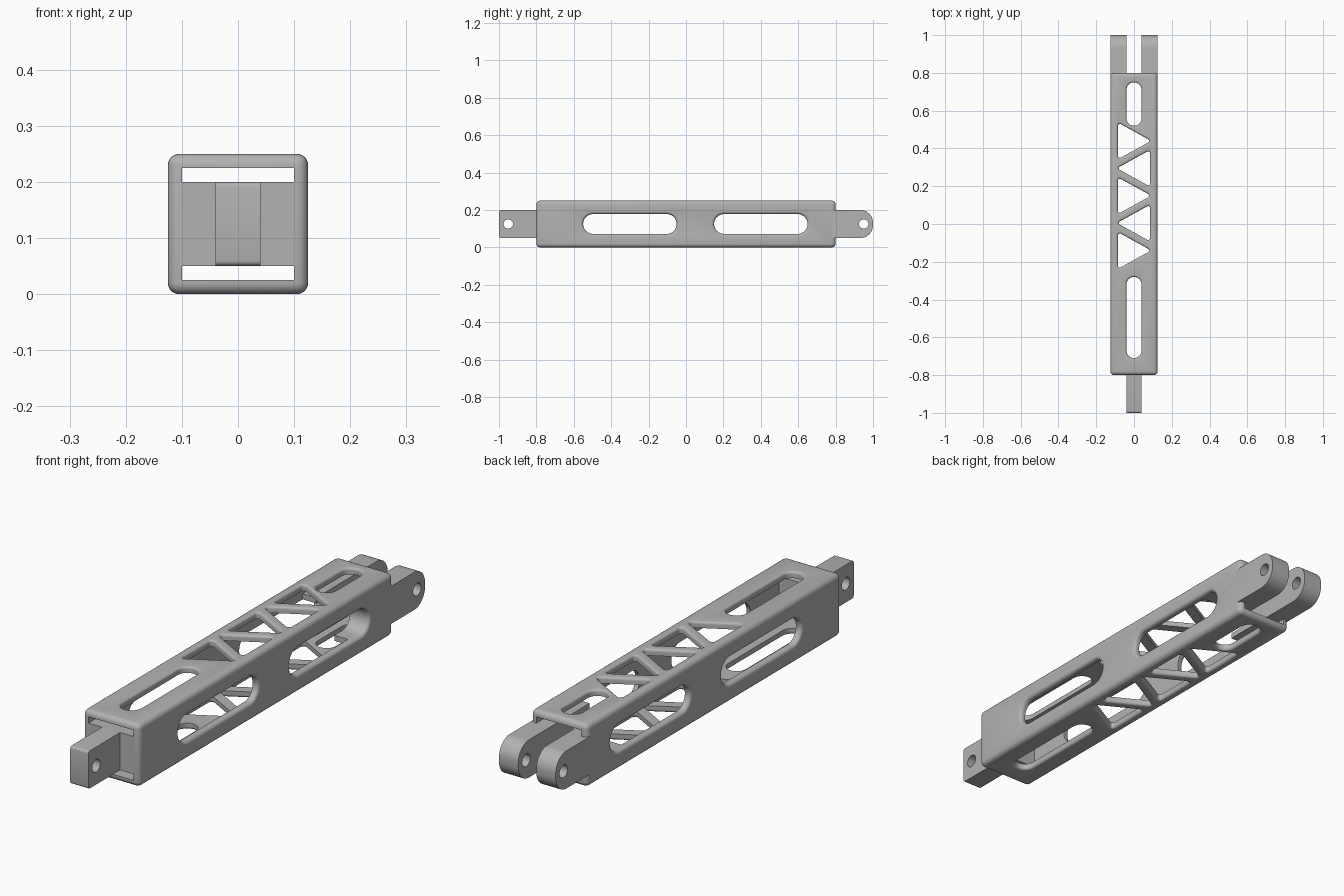
import bpy, bmesh, math
from mathutils import Vector

cube = bpy.data.objects.get("Cube")
if cube:
    bpy.data.objects.remove(cube, do_unlink=True)

HALF, WALL, LIFT = 0.125, 0.025, 0.125   # beam half width, wall, height of the axis

grey = bpy.data.materials.new("satin grey")
grey.use_nodes = True
grey.diffuse_color = (0.45, 0.45, 0.45, 1)
grey.node_tree.nodes["Principled BSDF"].inputs["Base Color"].default_value = (0.45, 0.45, 0.45, 1)


def arc(c, r, a0, a1, n):
    return [(c[0] + r * math.cos(a0 + (a1 - a0) * i / n),
             c[1] + r * math.sin(a0 + (a1 - a0) * i / n)) for i in range(n + 1)]


def rounded(points, r, n):
    """Outline at distance r around a counter-clockwise polygon, line or point."""
    if len(points) == 1:
        return arc(points[0], r, 0, math.tau, n)[:-1]
    out = []
    for i, p in enumerate(points):
        a, b = points[i - 1], points[(i + 1) % len(points)]
        a0 = math.atan2(p[1] - a[1], p[0] - a[0]) - math.pi / 2
        a1 = math.atan2(b[1] - p[1], b[0] - p[0]) - math.pi / 2
        while a1 < a0:
            a1 += math.tau
        out += arc(p, r, a0, a1, n)
    return out


def loft(name, layers, axis):
    """Solid through (depth, outline) layers; outlines are (x, y) or (y, z)."""
    bm = bmesh.new()
    rings = []
    for d, outline in layers:
        rings.append([bm.verts.new((u, v, d) if axis == "z" else (d, u, v)) for u, v in outline])
    n = len(rings[0])
    for lo, hi in zip(rings, rings[1:]):
        for i in range(n):
            j = (i + 1) % n
            bm.faces.new((lo[i], lo[j], hi[j], hi[i]))
    bm.faces.new(rings[0][::-1])
    bm.faces.new(rings[-1])
    return finish(name, bm)


def box(name, x, y, z, bevel=0):
    bm = bmesh.new()
    bmesh.ops.create_cube(bm, size=1)
    for v in bm.verts:
        v.co = Vector((x[0] if v.co.x < 0 else x[1],
                       y[0] if v.co.y < 0 else y[1],
                       z[0] if v.co.z < 0 else z[1]))
    if bevel:
        bmesh.ops.bevel(bm, geom=bm.edges[:], offset=bevel, segments=5,
                        profile=0.5, affect="EDGES")
    return finish(name, bm)


def finish(name, bm):
    bmesh.ops.recalc_face_normals(bm, faces=bm.faces[:])
    me = bpy.data.meshes.new(name)
    bm.to_mesh(me)
    bm.free()
    me.materials.append(grey)
    ob = bpy.data.objects.new(name, me)
    bpy.context.collection.objects.link(ob)
    return ob


def cut(ob, cutter):
    mod = ob.modifiers.new("cut", "BOOLEAN")
    mod.operation, mod.solver, mod.object = "DIFFERENCE", "EXACT", cutter
    bpy.context.view_layer.objects.active = ob
    bpy.ops.object.modifier_apply(modifier=mod.name)
    bpy.data.objects.remove(cutter, do_unlink=True)


def window(points, r, n, axis, flare):
    """Cutter through both opposite walls, flared to round the outer rims."""
    side = []
    for k in range(6):
        a = k / 5 * math.pi / 2
        side.append((HALF - flare + flare * math.sin(a), r + flare * (1 - math.cos(a))))
    side.append((HALF + 0.02, r + flare))
    profile = [(-d, q) for d, q in reversed(side)] + side
    return loft("window_cutter", [(d, rounded(points, q, n)) for d, q in profile], axis)


def side_window(y0, y1):
    r = 0.053
    return window([(y0 + r, 0), (y1 - r, 0)], r, 16, "x", 0.014)


def pin_hole(y):
    circle = rounded([(y, 0)], 0.025, 32)
    return loft("pin_cutter", [(-0.2, circle), (0.2, circle)], "x")


# Hollow square beam
beam = box("beam", (-HALF, HALF), (-0.8, 0.8), (-HALF, HALF), 0.02)
inner = HALF - WALL
cut(beam, box("bore_cutter", (-inner, inner), (-0.9, 0.9), (-inner, inner)))

# Long windows in the side walls, and in the top and bottom walls
for y0, y1 in ((-0.55, -0.05), (0.15, 0.65)):
    cut(beam, side_window(y0, y1))
for y0, y1 in ((-0.71, -0.28), (0.52, 0.75)):
    cut(beam, window([(0, y0 + 0.04), (0, y1 - 0.04)], 0.04, 12, "z", 0.01))

# Alternating triangles leave a zigzag truss in the top and bottom walls
for i in range(5):
    y, s = -0.14 + 0.145 * i, 1 if i % 2 == 0 else -1
    tri = [(-0.075 * s, y + 0.08 * s), (-0.075 * s, y - 0.08 * s), (0.07 * s, y)]
    cut(beam, window(tri, 0.01, 4, "z", 0.01))

# Front end plug and tongue
plug = box("front_plug", (-inner - 0.005, inner + 0.005), (-0.8, -0.73), (-0.075, 0.075))
r = 0.01
outline = [(-0.74, -0.075), (-0.74, 0.075)]
outline += arc((-1 + r, 0.075 - r), r, math.pi / 2, math.pi, 4)
outline += arc((-1 + r, -0.075 + r), r, math.pi, math.pi * 1.5, 4)
tongue = loft("front_tongue", [(-0.04, outline), (0.04, outline)], "x")
cut(tongue, pin_hole(-0.95))

# Rear clevis lugs, running into the side walls
parts = [beam, plug, tongue]
r = 0.068
outline = [(0.55, 0.075), (0.55, -0.075)]
outline += arc((1 - r, -0.075 + r), r, -math.pi / 2, 0, 12)
outline += arc((1 - r, 0.075 - r), r, 0, math.pi / 2, 12)
for name, s in (("left_lug", 1), ("right_lug", -1)):
    lug = loft(name, [(0.04 * s, outline), (HALF * s, outline)], "x")
    cut(lug, side_window(0.15, 0.65))
    cut(lug, pin_hole(0.95))
    parts.append(lug)

# Stand on the floor and shade
bpy.ops.object.select_all(action="DESELECT")
for ob in parts:
    ob.location.z = LIFT
    ob.select_set(True)
bpy.context.view_layer.objects.active = beam
bpy.ops.object.shade_smooth_by_angle(angle=math.radians(35))
